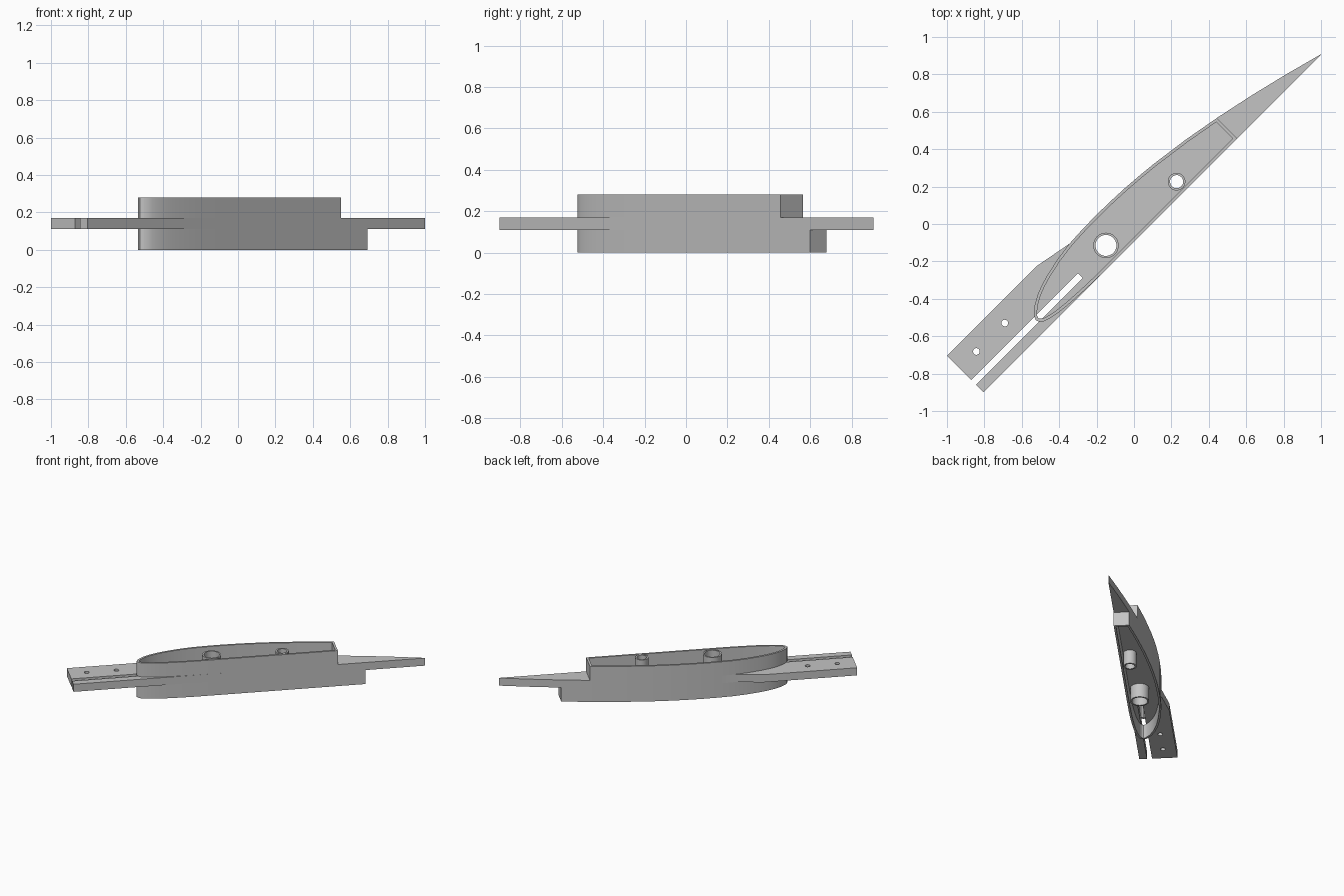
import bpy
import math
from mathutils import Vector, Matrix

if "Cube" in bpy.data.objects:
    bpy.data.objects.remove(bpy.data.objects["Cube"], do_unlink=True)

# One grey plastic for the whole rib
GREY = (0.55, 0.55, 0.55, 1)
mat = bpy.data.materials.new("grey plastic")
mat.use_nodes = True
mat.diffuse_color = GREY
mat.node_tree.nodes["Principled BSDF"].inputs["Base Color"].default_value = GREY

NOSE, TIP, BASE = -0.735, 1.347, -0.067    # chord ends and flat underside
PLATE_LOW, PLATE_HIGH, HEIGHT = 0.11, 0.17, 0.28
WALL = 0.016
CHORD = TIP - NOSE
TURN = Matrix.Rotation(math.radians(45), 2)

# Wing section in percent of the chord
UPPER = [(0, 3.5), (0.4, 4.55), (1.25, 5.45), (2.5, 6.5), (5, 7.9), (7.5, 8.85),
         (10, 9.6), (15, 10.69), (20, 11.36), (25, 11.62), (30, 11.7), (35, 11.62),
         (40, 11.4), (45, 11.02), (50, 10.52), (60, 9.15), (70, 7.35), (80, 5.22),
         (90, 2.8), (100, 0.12)]
LOWER = [(0.4, 2.6), (1.25, 1.93), (2.5, 1.47), (5, 0.93), (7.5, 0.63), (10, 0.42),
         (15, 0.15), (20, 0.03), (30, 0)]


def place(p):
    return Vector((NOSE + p[0] / 100 * CHORD, BASE + p[1] / 100 * CHORD))


def section(cut):
    """Counter-clockwise wing outline, squared off at u = cut."""
    top = [place(p) for p in UPPER]
    kept = [p for p in top if p.x < cut]
    a, b = kept[-1], top[len(kept)]
    end = a.lerp(b, (cut - a.x) / (b.x - a.x))
    return [place(p) for p in LOWER] + [Vector((cut, BASE)), end] + kept[::-1]


def inset(points, d):
    """Move a counter-clockwise outline inwards by d."""
    result = []
    for i, p in enumerate(points):
        before = (p - points[i - 1]).normalized()
        after = (points[(i + 1) % len(points)] - p).normalized()
        n1 = Vector((-before.y, before.x))
        n2 = Vector((-after.y, after.x))
        result.append(p + (n1 + n2) * d / (1 + n1.dot(n2)))
    return result


def circle(centre, radius, sides=40):
    return [Vector(centre) + Vector((math.cos(a), math.sin(a))) * radius
            for a in (math.tau * i / sides for i in range(sides))]


def extrude(name, outlines, low, high):
    """Solid made from an outline with holes, turned to the diagonal."""
    curve = bpy.data.curves.new(name, "CURVE")
    curve.dimensions = "2D"
    curve.fill_mode = "BOTH"
    curve.extrude = (high - low) / 2
    for outline in outlines:
        spline = curve.splines.new("POLY")
        spline.points.add(len(outline) - 1)
        spline.use_cyclic_u = True
        for point, p in zip(spline.points, outline):
            q = TURN @ Vector(p)
            point.co = (q.x, q.y, 0, 1)
    curve.materials.append(mat)
    obj = bpy.data.objects.new(name, curve)
    obj.location.z = (low + high) / 2
    bpy.context.collection.objects.link(obj)
    bpy.ops.object.select_all(action="DESELECT")
    obj.select_set(True)
    bpy.context.view_layer.objects.active = obj
    bpy.ops.object.convert(target="MESH")
    bpy.ops.object.mode_set(mode="EDIT")
    bpy.ops.mesh.select_all(action="SELECT")
    bpy.ops.mesh.remove_doubles(threshold=0.0001)
    bpy.ops.mesh.normals_make_consistent(inside=False)
    bpy.ops.object.mode_set(mode="OBJECT")
    bpy.ops.object.shade_smooth_by_angle(angle=math.radians(25))
    return obj


# Spar tubes: centre, outer radius, inner radius
TUBES = {"large_spar_tube": ((-0.187, 0.025), 0.068, 0.056),
         "small_spar_tube": ((0.321, -0.001), 0.047, 0.035)}

# Flat plate: wing outline, tail tab and open slot
TAB, SLOT_END = -1.206, -0.398
back = [place(p) for p in UPPER if p[0] >= 20][::-1]
outline = [(TAB, BASE), (TIP, BASE)] + back + [
    (-0.527, 0.209), (TAB, 0.209), (TAB, 0.025),
    (SLOT_END, 0.025), (SLOT_END, -0.011), (TAB, -0.011)]
holes = [circle(c, (r + s) / 2) for c, r, s in TUBES.values()]
holes += [circle((u, 0.114), 0.018, 24) for u in (-0.863, -1.078)]
extrude("plate", [outline] + holes, PLATE_LOW, PLATE_HIGH)

# Thin walls standing above and hanging below the plate
for name, cut, low, high in (("upper_wall", 0.713, PLATE_HIGH, HEIGHT),
                             ("lower_wall", 0.914, 0, PLATE_LOW)):
    shape = section(cut)
    extrude(name, [shape, inset(shape, WALL)], low, high)

# Tubes through the plate
for name, (centre, outer, inner) in TUBES.items():
    extrude(name, [circle(centre, outer), circle(centre, inner)], 0, HEIGHT)
